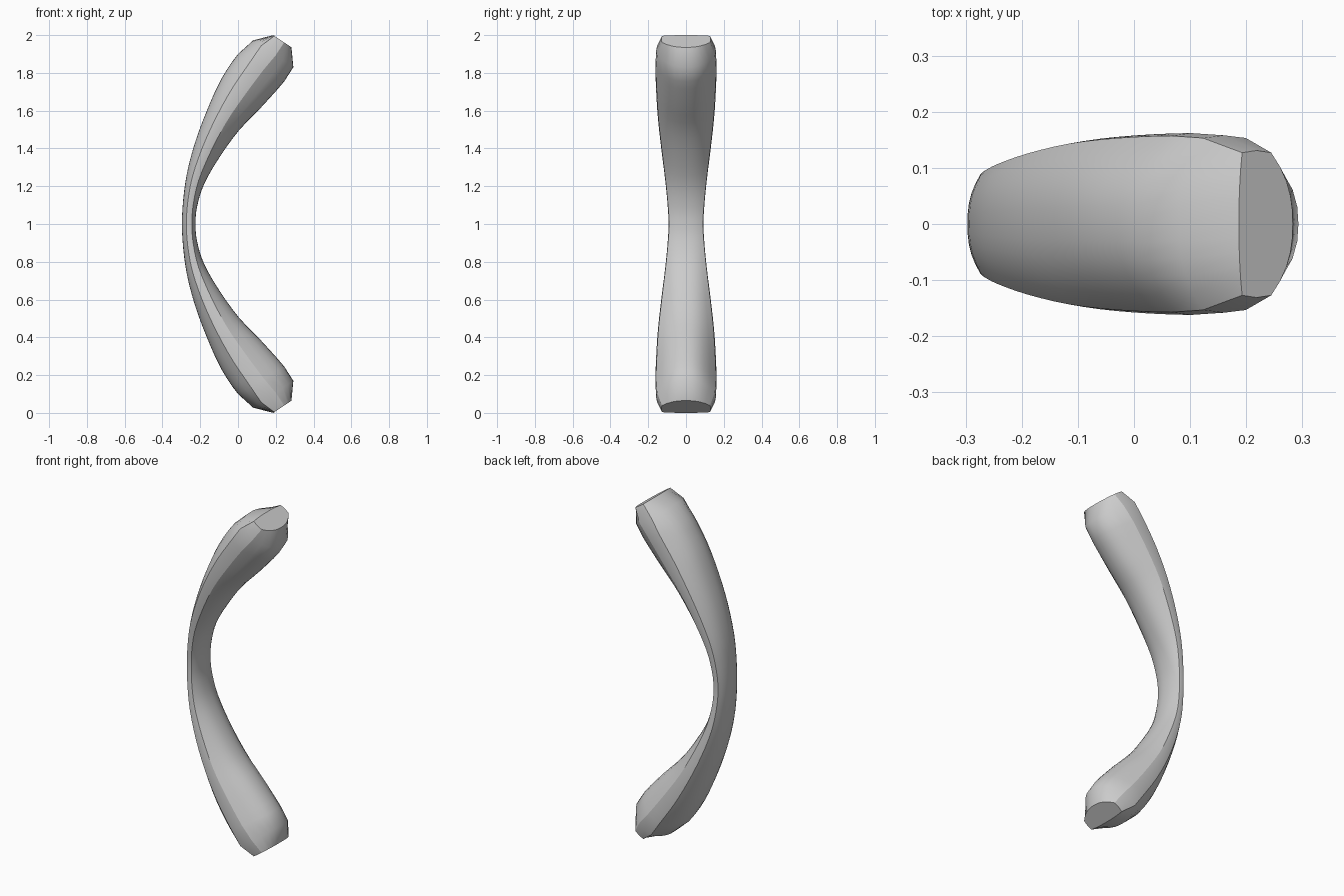
import bpy, bmesh
from mathutils import Vector

if "Cube" in bpy.data.objects:
    bpy.data.objects.remove(bpy.data.objects["Cube"])

# Half-handle stations, middle to tip:
# outer x, outer z, inner x, inner z, half width, outer crease, inner crease (fractions of thickness)
ST = [
    (-0.297, 1.00, -0.225, 1.00, 0.092, 0.33, 0.74),
    (-0.290, 1.13, -0.217, 1.09, 0.098, 0.33, 0.72),
    (-0.270, 1.27, -0.180, 1.21, 0.111, 0.32, 0.68),
    (-0.228, 1.43, -0.100, 1.35, 0.130, 0.31, 0.64),
    (-0.165, 1.60,  0.005, 1.495, 0.148, 0.30, 0.60),
    (-0.090, 1.765, 0.125, 1.62, 0.158, 0.29, 0.58),
    ( 0.000, 1.90,  0.245, 1.755, 0.162, 0.27, 0.56),
    ( 0.080, 1.972, 0.293, 1.83, 0.158, 0.20, 0.56),
    ( 0.187, 2.00,  0.283, 1.935, 0.131, 0.06, 0.60),
]
ARC = 5  # steps from the centre line to a crease


def resample(rows, steps):
    """Catmull-Rom subdivision of the stations."""
    out = []
    n = len(rows)
    m = list(rows[1])
    m[1], m[3] = 2 - m[1], 2 - m[3]
    for i in range(n - 1):
        p0 = rows[i - 1] if i else m
        p1, p2 = rows[i], rows[i + 1]
        p3 = rows[min(i + 2, n - 1)]
        k = steps if i < n - 3 else 1
        for j in range(k):
            t = j / k
            out.append([0.5 * (2*b + (c-a)*t + (2*a-5*b+4*c-d)*t*t + (3*b-a-3*c+d)*t**3)
                        for a, b, c, d in zip(p0, p1, p2, p3)])
    out.append(list(rows[-1]))
    return out


def section(row):
    """Closed section: domed outer face, flat sides, domed inner face."""
    ox, oz, ix, iz, w, a, b = row
    o, i = Vector((ox, 0, oz)), Vector((ix, 0, iz))
    wc = w * 0.97
    half = []
    for k in range(ARC + 1):
        s = k / ARC
        half.append((s * wc, a * s ** 2.4))
    half.append((w, (a + b) / 2))
    for k in range(ARC, -1, -1):
        s = k / ARC
        half.append((s * wc, 1 - (1 - b) * s ** 2.4))
    loop = half + [(-y, f) for y, f in half[-2:0:-1]]
    return [o.lerp(i, f) + Vector((0, y, 0)) for y, f in loop]


# Handle: loft the sections from the bottom tip to the top tip
upper = resample(ST, 3)
lower = [[r[0], 2 - r[1], r[2], 2 - r[3], *r[4:]] for r in upper[:0:-1]]
bm = bmesh.new()
rings = [[bm.verts.new(p) for p in section(r)] for r in lower + upper]
n = len(rings[0])
for r0, r1 in zip(rings, rings[1:]):
    for j in range(n):
        k = (j + 1) % n
        bm.faces.new((r0[j], r0[k], r1[k], r1[j]))
caps = [bm.faces.new(rings[0]), bm.faces.new(rings[-1])]
bmesh.ops.recalc_face_normals(bm, faces=bm.faces)
for f in bm.faces:
    f.smooth = True

# Sharp creases along the sides and around the end caps
for f in caps:
    for e in f.edges:
        e.smooth = False
for c in (ARC, ARC + 2, n - ARC, n - ARC - 2):
    for r0, r1 in zip(rings, rings[1:]):
        bm.edges.get((r0[c], r1[c])).smooth = False

zs = [v.co.z for v in bm.verts]
bmesh.ops.translate(bm, verts=bm.verts, vec=(0, 0, -min(zs)))
mesh = bpy.data.meshes.new("curved_handle")
bm.to_mesh(mesh)
bm.free()
handle = bpy.data.objects.new("curved_handle", mesh)
bpy.context.collection.objects.link(handle)
